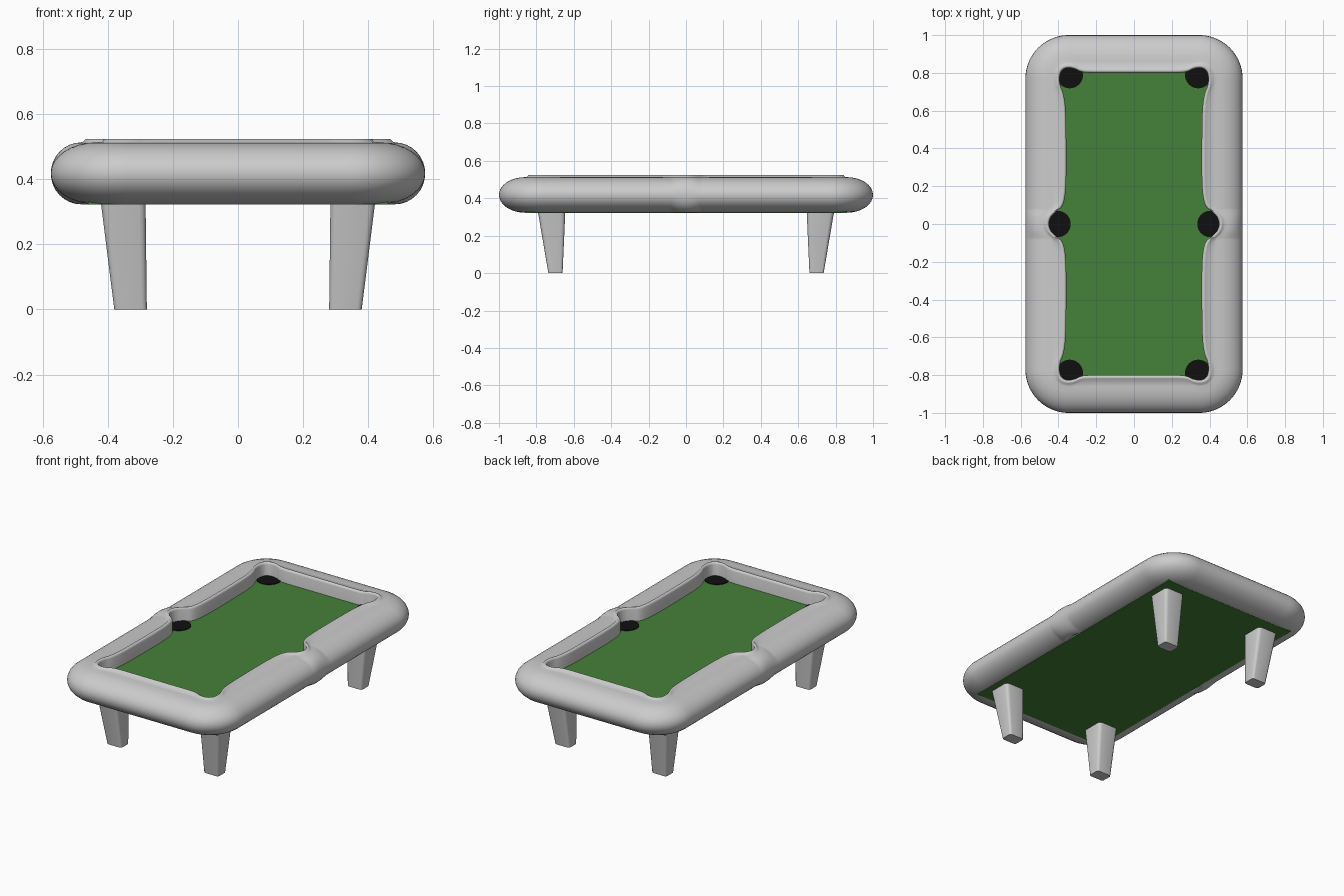
import bpy, bmesh, math
from mathutils import Vector

if "Cube" in bpy.data.objects:
    bpy.data.objects.remove(bpy.data.objects["Cube"])


def material(name, color):
    m = bpy.data.materials.new(name)
    m.diffuse_color = color
    m.use_nodes = True
    m.node_tree.nodes["Principled BSDF"].inputs["Base Color"].default_value = m.diffuse_color
    return m


def make_object(name, bm, mat=None, smooth=None):
    bmesh.ops.recalc_face_normals(bm, faces=bm.faces[:])
    me = bpy.data.meshes.new(name)
    bm.to_mesh(me)
    bm.free()
    ob = bpy.data.objects.new(name, me)
    bpy.context.collection.objects.link(ob)
    if mat:
        me.materials.append(mat)
    if smooth:
        bpy.ops.object.select_all(action='DESELECT')
        ob.select_set(True)
        bpy.context.view_layer.objects.active = ob
        bpy.ops.object.shade_smooth_by_angle(angle=math.radians(smooth))
    return ob


def mirror_xy(ob):
    m = ob.modifiers.new("Mirror", 'MIRROR')
    m.use_axis = (True, True, False)


green = material("cloth_green", (0.06, 0.22, 0.04, 1))
black = material("pocket_black", (0.005, 0.005, 0.005, 1))

# Inner cushion outline, one quadrant: side pocket -> corner pocket -> end centre
side = [(.45, 0), (.44, .036), (.412, .066), (.385, .088), (.37, .12), (.361, .19),
        (.358, .32), (.36, .54), (.364, .63), (.374, .69)]
corner = [(.389, .73), (.394, .77), (.386, .805), (.367, .822), (.34, .826), (.31, .819)]
end = [(.285, .807), (.25, .801), (.15, .8), (0, .8)]
ctrl = [Vector(p) for p in side + corner + end]
first, last = len(side), len(side) + len(corner) - 1
STEPS = 4
padded = [Vector((ctrl[1].x, -ctrl[1].y))] + ctrl + [Vector((-ctrl[-2].x, ctrl[-2].y))]
inner = []
for i in range(len(ctrl) - 1):
    a, b, c, d = padded[i:i + 4]
    k = (c - b).length
    t0 = (c - a) * (k / ((b - a).length + k))
    t1 = (d - b) * (k / ((d - c).length + k))
    for s in range(STEPS):
        t = s / STEPS
        inner.append(b * (2*t**3 - 3*t**2 + 1) + t0 * (t**3 - 2*t**2 + t)
                     + c * (3*t**2 - 2*t**3) + t1 * (t**3 - t**2))
inner.append(ctrl[-1])

# Rounded outer rail outline matched to the inner one
CX, CY, R = .345, .77, .23


def outer(i, inset):
    u = i / STEPS
    r = R - inset
    if u <= first:
        return Vector((CX + r, inner[i].y * CY / ctrl[first].y))
    if u >= last:
        return Vector((inner[i].x * CX / ctrl[last].x, CY + r))
    ang = (u - first) / (last - first) * math.pi / 2
    return Vector((CX + r * math.cos(ang), CY + r * math.sin(ang)))


# Rail: raised inner lip, then a soft elliptical roll
bm = bmesh.new()
rings = []
for i, p in enumerate(inner):
    gap = outer(i, 0) - p
    out = gap.normalized()
    roll = min(.14, gap.length - .032)
    prof = [(p, .34), (p, .512), (p + out * .003, .52), (p + out * .01, .524),
            (p + out * .018, .523), (p + out * .026, .515)]
    for j in range(17):
        ang = math.pi / 2 - math.pi * j / 16
        prof.append((outer(i, roll * (1 - math.cos(ang))), .418 + .095 * math.sin(ang)))
    rings.append([bm.verts.new((q.x, q.y, z)) for q, z in prof])
n = len(rings[0])
for r0, r1 in zip(rings, rings[1:]):
    for j in range(n):
        bm.faces.new((r0[j], r1[j], r1[(j + 1) % n], r0[(j + 1) % n]))
for ring in (rings[0], rings[-1]):
    for v in ring:
        if ring is rings[0]:
            v.co.y = 0
        else:
            v.co.x = 0
mirror_xy(make_object("cushion_rail", bm, smooth=50))

# Cloth bed slab
bm = bmesh.new()
bmesh.ops.create_cube(bm, size=1)
for v in bm.verts:
    v.co = (v.co.x * .92, v.co.y * 1.72, .381 + v.co.z * .118)
make_object("cloth_bed", bm, green)

# Pocket discs, just above the cloth
for x in (-1, 1):
    for y in (-1, 0, 1):
        bm = bmesh.new()
        bmesh.ops.create_cone(bm, cap_ends=True, segments=32, radius1=.07, radius2=.07, depth=.02)
        bmesh.ops.translate(bm, verts=bm.verts[:],
                            vec=(x * (.34 if y else .405), y * .788, .434))
        make_object("pocket", bm, black, smooth=30)

# Tapered legs, splaying outward at the top
bm = bmesh.new()
bmesh.ops.create_cube(bm, size=2)
upright = [e for e in bm.edges if abs(e.verts[0].co.z - e.verts[1].co.z) > 1]
bmesh.ops.bevel(bm, geom=upright, offset=.3, segments=3, profile=.5, affect='EDGES')
for v in bm.verts:
    if v.co.z > 0:
        v.co = (.353 + v.co.x * .069, .719 + v.co.y * .074, .335)
    else:
        v.co = (.33 + v.co.x * .05, .698 + v.co.y * .038, 0)
mirror_xy(make_object("legs", bm, smooth=40))
